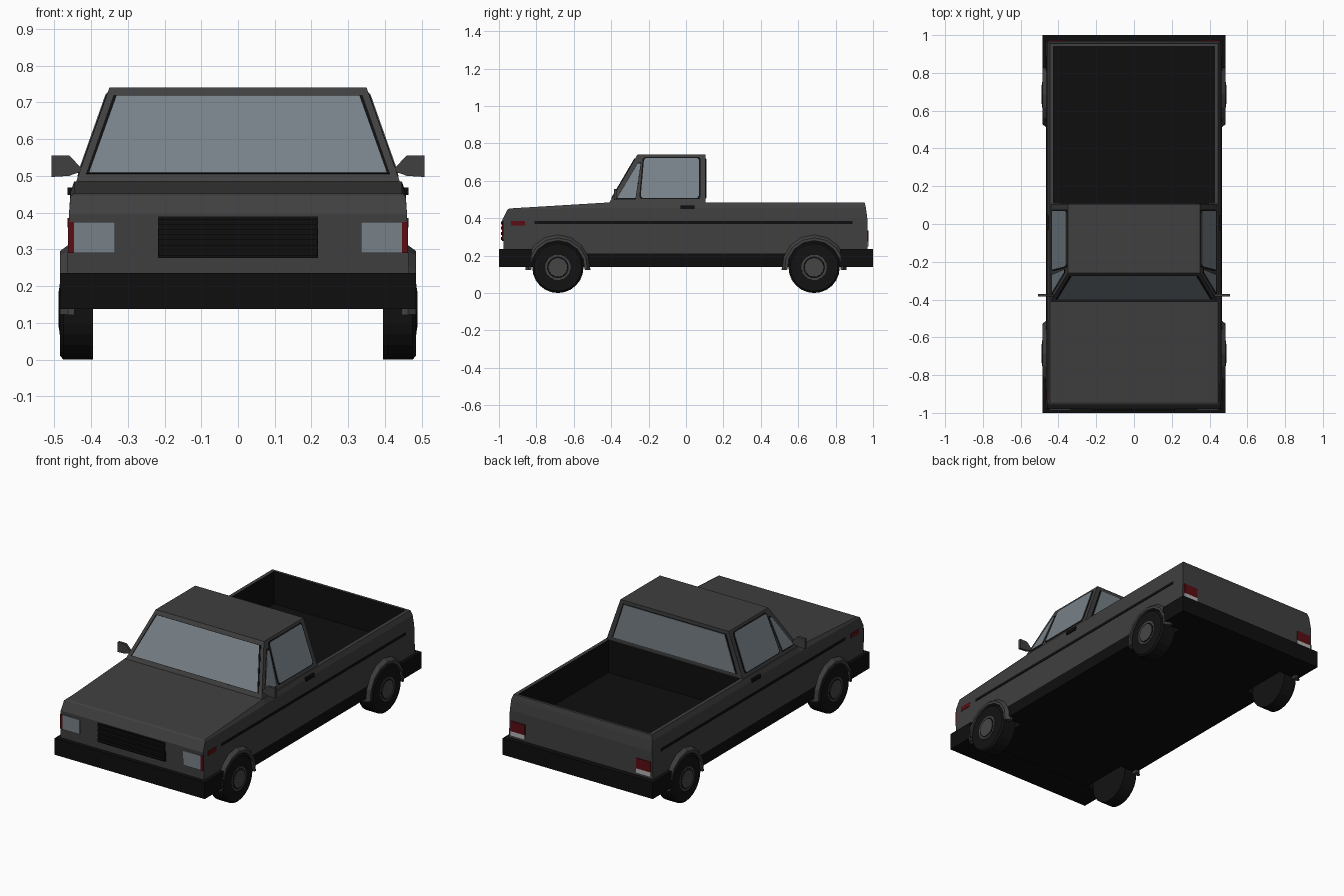
import bpy, bmesh, math
from mathutils import Vector, Matrix

if "Cube" in bpy.data.objects:
    bpy.data.objects.remove(bpy.data.objects["Cube"])


def material(name, r, g, b):
    m = bpy.data.materials.new(name)
    m.diffuse_color = (r, g, b, 1)
    m.use_nodes = True
    m.node_tree.nodes["Principled BSDF"].inputs["Base Color"].default_value = m.diffuse_color
    return m


GREY = material("body grey", 0.05, 0.05, 0.05)
BLACK = material("trim black", 0.0045, 0.0045, 0.0045)
TYRE = material("tyre black", 0.006, 0.006, 0.006)
GLASS = material("window glass", 0.185, 0.22, 0.245)
RED = material("lamp red", 0.10, 0.004, 0.006)
WHITE = material("lamp white", 0.45, 0.45, 0.45)
HUB = material("hub grey", 0.06, 0.06, 0.06)


def finish(name, bm, *mats):
    bmesh.ops.recalc_face_normals(bm, faces=bm.faces)
    me = bpy.data.meshes.new(name)
    bm.to_mesh(me)
    bm.free()
    for m in mats:
        me.materials.append(m)
    ob = bpy.data.objects.new(name, me)
    bpy.context.collection.objects.link(ob)
    return ob


def loft(name, rings, mat, mirror=False, caps=True):
    """Skin a list of equal-length closed rings, optionally on both sides."""
    bm = bmesh.new()
    for s in ((1, -1) if mirror else (1,)):
        vs = [[bm.verts.new((p[0] * s, p[1], p[2])) for p in r] for r in rings]
        n = len(vs[0])
        for a, b in zip(vs, vs[1:]):
            for i in range(n):
                bm.faces.new((a[i], a[(i + 1) % n], b[(i + 1) % n], b[i]))
        if caps:
            bm.faces.new(vs[0])
            bm.faces.new(vs[-1])
    return finish(name, bm, mat)


def prism(name, pts, vec, mat, mirror=False):
    return loft(name, [pts, [Vector(p) + Vector(vec) for p in pts]], mat, mirror)


def box(name, x, y, z, mat, mirror=False):
    pts = [(x[0], y[0], z[0]), (x[1], y[0], z[0]), (x[1], y[1], z[0]), (x[0], y[1], z[0])]
    return prism(name, pts, (0, 0, z[1] - z[0]), mat, mirror)


def cylinders(name, parts, mat, sides=24):
    """Cylinders along x: (x0, x1, r0, r1) at all four wheel positions."""
    bm = bmesh.new()
    for s in (1, -1):
        for y in (-AXLE, AXLE):
            for x0, x1, r0, r1 in parts:
                rot = Matrix.Rotation(math.pi / 2 * s, 4, 'Y')
                bmesh.ops.create_cone(bm, cap_ends=True, segments=sides, radius1=r0, radius2=r1,
                                      depth=x1 - x0,
                                      matrix=Matrix.Translation((s * (x0 + x1) / 2, y, WZ)) @ rot)
    return finish(name, bm, mat)


AXLE, WZ = 0.685, 0.137

# Main body: six-point rings stacked upward (half width, front y/z, cowl z, back y/z)
bm = bmesh.new()
rings = []
for w, yf, zf, zm, yb, zb in ((0.466, -0.97, 0.14, 0.14, 0.965, 0.14),
                              (0.466, -0.975, 0.21, 0.21, 0.97, 0.21),
                              (0.460, -0.980, 0.395, 0.395, 0.97, 0.395),
                              (0.456, -0.955, 0.446, 0.455, 0.962, 0.455),
                              (0.446, -0.945, 0.452, 0.485, 0.955, 0.485)):
    rings.append([bm.verts.new(p) for p in ((w, yf, zf), (w, -0.4, zm), (w, yb, zb),
                                            (-w, yb, zb), (-w, -0.4, zm), (-w, yf, zf))])
for a, b in zip(rings, rings[1:]):
    for i in range(6):
        bm.faces.new((a[i], a[(i + 1) % 6], b[(i + 1) % 6], b[i]))
for r in (rings[0], rings[-1]):
    bm.faces.new((r[0], r[1], r[4], r[5]))
    bm.faces.new((r[1], r[2], r[3], r[4]))
body = finish("body", bm, GREY, BLACK)

# Cut the cargo bed and the wheel wells
cutters = [box("bed_cutter", (-0.425, 0.425), (0.11, 0.94), (0.295, 0.6), BLACK),
           cylinders("well_cutter", [(0.36, 0.6, 0.145, 0.145)], BLACK, 20)]
bpy.context.view_layer.objects.active = body
for c in cutters:
    c.hide_render = True
    mod = body.modifiers.new("cut", 'BOOLEAN')
    mod.operation, mod.solver, mod.object = 'DIFFERENCE', 'EXACT', c
    bpy.ops.object.modifier_apply(modifier=mod.name)
for c in cutters:
    bpy.data.objects.remove(c)
for f in body.data.polygons:
    c = f.center
    in_bed = abs(c.x) < 0.43 and 0.1 < c.y < 0.945 and 0.2 < c.z < 0.48
    in_well = abs(c.x) < 0.45 and abs(f.normal.y) < 1.1 and \
        math.hypot(abs(c.y) - AXLE, c.z - WZ) < 0.15
    f.material_index = 1 if c.z < 0.209 or in_bed or in_well else 0

# Cabin
ROOF, BASE = 0.74, 0.48


def cab_x(z):
    return 0.442 - (z - BASE) * 0.354


def cab_y(z):
    return -0.412 + (z - BASE) * 0.585


def cab_ring(z):
    x, y = cab_x(z), cab_y(z)
    return [(-x, y, z), (x, y, z), (x, 0.105, z), (-x, 0.105, z)]


loft("cabin", [cab_ring(0.47), cab_ring(ROOF)], GREY)


# Windows: a black seal with a glass plate over it
def grow(pts, d):
    c = sum((Vector(p) for p in pts), Vector()) / len(pts)
    return [Vector(p) + (Vector(p) - c).normalized() * d for p in pts]


def window(name, pts, n, mirror=False):
    n = Vector(n).normalized()
    prism(name + "_seal", grow(pts, 0.009), n * 0.002, BLACK, mirror)
    prism(name + "_glass", pts, n * 0.004, GLASS, mirror)


def side(y, z):
    return (cab_x(z), y, z)


LO, HI = 0.507, 0.717
window("windshield", [(-0.405, cab_y(LO), LO), (0.405, cab_y(LO), LO),
                      (0.33, cab_y(HI), HI), (-0.33, cab_y(HI), HI)], (0, -1, 0.585))
window("rear_window", [(-0.395, 0.105, LO), (0.395, 0.105, LO),
                       (0.325, 0.105, HI), (-0.325, 0.105, HI)], (0, 1, 0))
window("door_window", [side(-0.242, LO + 0.01), side(-0.232, LO), side(0.06, LO),
                       side(0.07, LO + 0.012), side(0.07, HI - 0.005), side(0.06, HI + 0.004),
                       side(-0.215, HI + 0.004), side(-0.225, HI - 0.008)], (1, 0, 0.354), True)
window("quarter_window", [side(-0.367, LO), side(-0.27, LO), side(-0.242, 0.69),
                          side(-0.259, 0.69)], (1, 0, 0.354), True)

# Bumpers
box("front_bumper", (-0.485, 0.485), (-1.0, -0.825), (0.138, 0.235), BLACK)
box("rear_bumper", (-0.485, 0.485), (0.825, 1.0), (0.138, 0.235), BLACK)

# Wheel arch flares
for label, yc in (("front", -AXLE), ("rear", AXLE)):
    arcs = []
    for i in range(9):
        a = math.radians(-5 + 190 * i / 8)
        arcs.append([(x, yc + r * math.cos(a), WZ + r * math.sin(a))
                     for x, r in ((0.445, 0.143), (0.445, 0.175), (0.462, 0.175),
                                  (0.485, 0.158), (0.485, 0.143))])
    loft(label + "_arch_flare", arcs, GREY, True)

# Wheels
cylinders("tyres", [(0.395, 0.475, WZ, WZ), (0.475, 0.484, WZ, WZ - 0.010)], TYRE)
cylinders("hub_rims", [(0.47, 0.486, 0.070, 0.068)], HUB)
cylinders("hub_grooves", [(0.47, 0.487, 0.058, 0.058)], BLACK)
cylinders("hub_caps", [(0.47, 0.489, 0.055, 0.050)], HUB)

# Side trim
box("side_stripe", (0.456, 0.4635), (-0.81, 0.89), (0.369, 0.384), BLACK, True)
box("side_marker", (0.456, 0.464), (-0.935, -0.862), (0.360, 0.386), RED, True)
box("door_handle", (0.44, 0.464), (-0.03, 0.045), (0.448, 0.468), BLACK, True)

# Front lamps and grille
box("headlight", (0.335, 0.446), (-0.984, -0.975), (0.29, 0.375), GLASS, True)
box("corner_lamp", (0.446, 0.463), (-0.983, -0.974), (0.29, 0.375), RED, True)
box("grille", (-0.218, 0.218), (-0.983, -0.974), (0.277, 0.389), BLACK)
for i in range(4):
    z = 0.283 + i * 0.028
    box("grille_slat", (-0.216, 0.216), (-0.989, -0.98), (z, z + 0.016), BLACK)

# Tail lamps
box("tail_lamp", (0.36, 0.452), (0.966, 0.975), (0.275, 0.335), RED, True)
box("reverse_lamp", (0.36, 0.452), (0.966, 0.975), (0.25, 0.275), WHITE, True)

# Door mirrors
prism("door_mirror", [(0.425, -0.385, 0.512), (0.46, -0.385, 0.500), (0.508, -0.385, 0.497),
                      (0.508, -0.385, 0.556), (0.46, -0.385, 0.556), (0.425, -0.385, 0.520)],
      (0, 0.014, 0), GREY, True)
